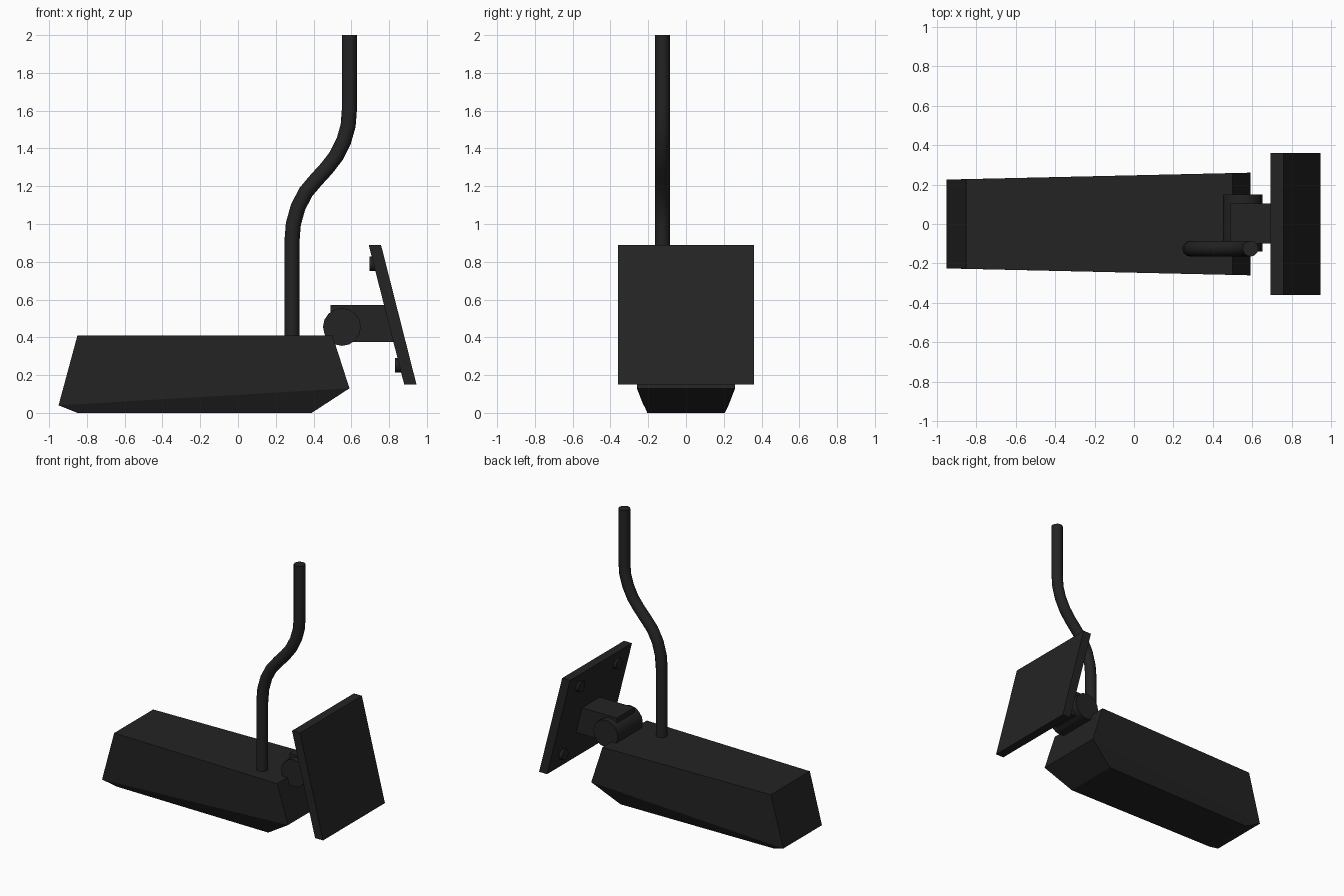
import bpy, bmesh, math
from mathutils import Matrix, Vector

if "Cube" in bpy.data.objects:
    bpy.data.objects.remove(bpy.data.objects["Cube"])

black = bpy.data.materials.new("matte_black")
black.diffuse_color = (0.017, 0.017, 0.017, 1)
black.use_nodes = True
black.node_tree.nodes["Principled BSDF"].inputs["Base Color"].default_value = black.diffuse_color


def finish(name, bm):
    bmesh.ops.recalc_face_normals(bm, faces=bm.faces)
    me = bpy.data.meshes.new(name)
    bm.to_mesh(me)
    bm.free()
    me.materials.append(black)
    ob = bpy.data.objects.new(name, me)
    bpy.context.collection.objects.link(ob)
    return ob


def loft(name, rings):
    """Join equal-length closed rings and cap both ends."""
    bm = bmesh.new()
    vs = [[bm.verts.new(p) for p in r] for r in rings]
    n = len(vs[0])
    for a, b in zip(vs, vs[1:]):
        for i in range(n):
            j = (i + 1) % n
            bm.faces.new((a[i], a[j], b[j], b[i]))
    bm.faces.new(vs[0])
    bm.faces.new(vs[-1])
    return finish(name, bm)


def prism(name, profile, y0, y1):
    """Extrude an x-z profile along y."""
    return loft(name, [[(x, y, z) for x, z in profile] for y in (y0, y1)])


def cylinder(name, centre, radius, depth, axis, sides):
    bm = bmesh.new()
    rot = Vector((0, 0, 1)).rotation_difference(Vector(axis)).to_matrix().to_4x4()
    bmesh.ops.create_cone(bm, cap_ends=True, segments=sides, radius1=radius,
                          radius2=radius, depth=depth,
                          matrix=Matrix.Translation(centre) @ rot)
    return finish(name, bm)


def smooth(ob):
    bpy.ops.object.select_all(action='DESELECT')
    ob.select_set(True)
    bpy.context.view_layer.objects.active = ob
    bpy.ops.object.shade_smooth_by_angle(angle=math.radians(40))


# Camera housing: bottom, widest and top outlines (x left, half width, x right, half width, z)
outlines = [(-0.85, 0.19, 0.0, 0.39, 0.205, 0.0),
            (-0.95, 0.225, 0.04, 0.59, 0.26, 0.13),
            (-0.85, 0.227, 0.41, 0.5, 0.258, 0.41)]
loft("camera_housing", [[(xl, -wl, zl), (xr, -wr, zr), (xr, wr, zr), (xl, wl, zl)]
                        for xl, wl, zl, xr, wr, zr in outlines])

# Bent cable conduit
path = [(0.285, 0.40), (0.285, 0.90), (0.293, 1.0), (0.318, 1.09), (0.36, 1.17),
        (0.415, 1.235), (0.47, 1.295), (0.52, 1.36), (0.56, 1.44), (0.583, 1.52),
        (0.59, 1.61), (0.59, 2.0)]
rings = []
for i, (x, z) in enumerate(path):
    a, b = path[max(i - 1, 0)], path[min(i + 1, len(path) - 1)]
    t = Vector((b[0] - a[0], 0, b[1] - a[1])).normalized()
    side = Vector((t.z, 0, -t.x))
    rings.append([Vector((x, -0.125, z)) + 0.04 * (math.cos(k * math.tau / 12) * side
                  + math.sin(k * math.tau / 12) * Vector((0, 1, 0))) for k in range(12)])
smooth(loft("cable_conduit", rings))

# Wall plate, bracket arm and swivel joint
prism("wall_plate", [(0.692, 0.89), (0.757, 0.89), (0.945, 0.15), (0.88, 0.15)], -0.36, 0.36)
prism("bracket_arm", [(0.49, 0.57), (0.79, 0.57), (0.84, 0.375), (0.49, 0.375)], -0.10, 0.105)
smooth(cylinder("swivel_joint", (0.55, 0.005, 0.455), 0.1, 0.29, (0, 1, 0), 16))

# Plate bolts
for x, z in ((0.725, 0.79), (0.86, 0.253)):
    for y in (-0.22, 0.22):
        smooth(cylinder("plate_bolt", (x, y, z), 0.04, 0.06, (1, 0, 0), 10))
